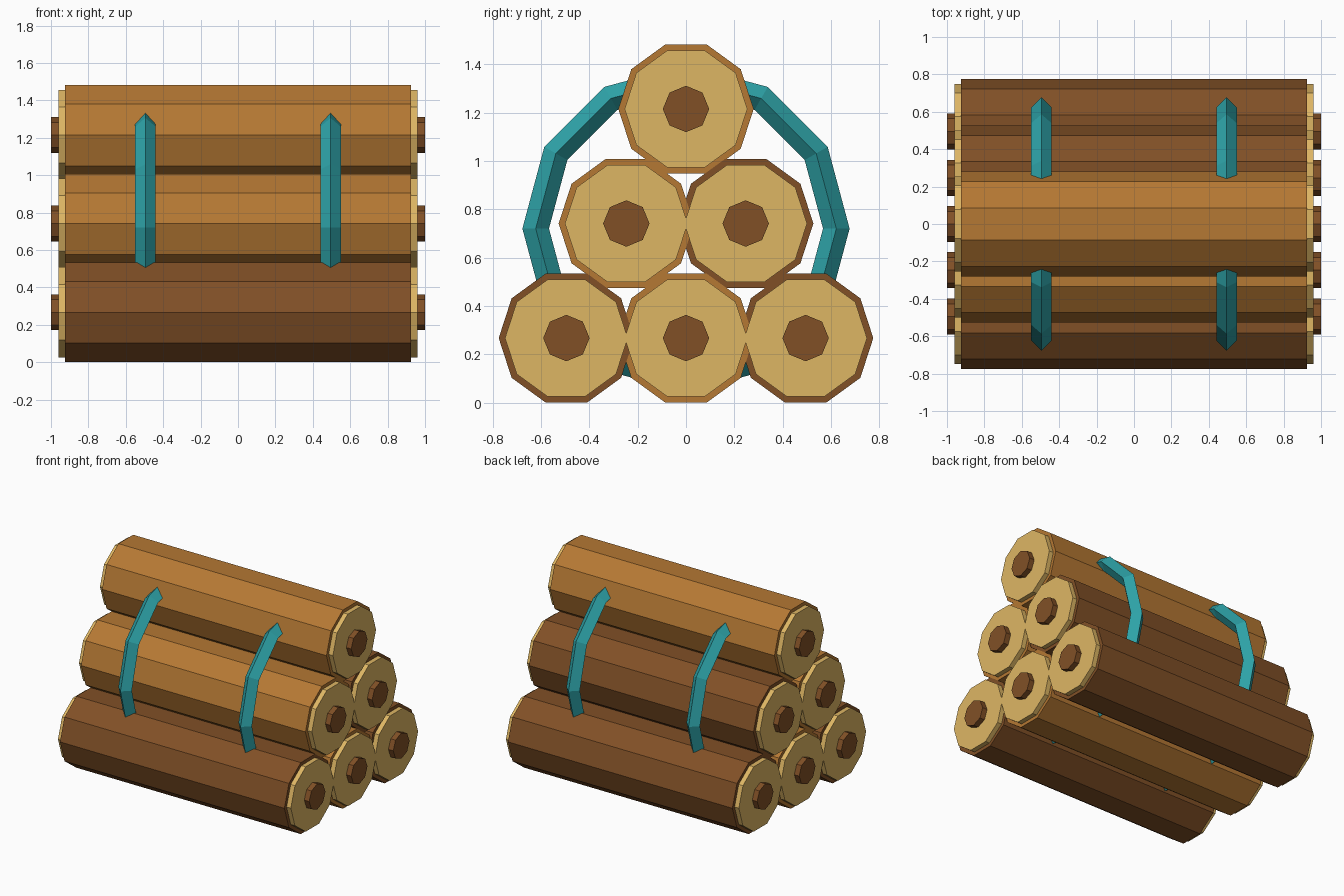
import bpy, bmesh, math
from mathutils import Vector

if "Cube" in bpy.data.objects:
    bpy.data.objects.remove(bpy.data.objects["Cube"])


def srgb(r, g, b):
    def lin(c):
        c /= 255
        return c / 12.92 if c <= 0.04045 else ((c + 0.055) / 1.055) ** 2.4
    return (lin(r), lin(g), lin(b), 1)


def material(name, rgb):
    m = bpy.data.materials.new(name)
    m.diffuse_color = srgb(*rgb)
    m.use_nodes = True
    m.node_tree.nodes["Principled BSDF"].inputs["Base Color"].default_value = m.diffuse_color
    return m


light_bark = material("light bark", (181, 120, 51))
dark_bark = material("dark bark", (129, 80, 38))
cut_wood = material("cut wood", (222, 182, 100))
teal = material("teal rope", (46, 164, 169))


def finish(name, bm, mat):
    bmesh.ops.recalc_face_normals(bm, faces=bm.faces)
    me = bpy.data.meshes.new(name)
    bm.to_mesh(me)
    bm.free()
    me.materials.append(mat)
    ob = bpy.data.objects.new(name, me)
    bpy.context.collection.objects.link(ob)
    return ob


def prism_x(name, x0, x1, y, z, radius, sides, mat):
    """Prism along x with its first corner pointing to +y."""
    bm = bmesh.new()
    ends = []
    for x in (x0, x1):
        ends.append([bm.verts.new((x, y + radius * math.cos(a), z + radius * math.sin(a)))
                     for a in (math.tau * i / sides for i in range(sides))])
    bm.faces.new(ends[0])
    bm.faces.new(ends[1])
    for i in range(sides):
        j = (i + 1) % sides
        bm.faces.new((ends[0][i], ends[0][j], ends[1][j], ends[1][i]))
    return finish(name, bm, mat)


def ring_x(name, x, z, major, minor, segments, mat):
    """Faceted ring around the x axis with a diamond section."""
    bm = bmesh.new()
    loops = []
    for i in range(segments):
        a = math.tau * i / segments
        out = Vector((0, math.cos(a), math.sin(a)))
        loops.append([bm.verts.new(Vector((x + minor * dx, 0, z)) + out * (major + minor * dr))
                      for dx, dr in ((0, 1), (1, 0), (0, -1), (-1, 0))])
    for i in range(segments):
        p, q = loops[i], loops[(i + 1) % segments]
        for k in range(4):
            m = (k + 1) % 4
            bm.faces.new((p[k], p[m], q[m], q[k]))
    return finish(name, bm, mat)


# Stack of six logs: position and bark colour
logs = [(-0.495, 0.267, dark_bark), (0, 0.267, light_bark), (0.495, 0.267, dark_bark),
        (-0.247, 0.741, light_bark), (0.247, 0.741, dark_bark), (0, 1.215, light_bark)]

for n, (y, z, bark) in enumerate(logs, 1):
    prism_x(f"log_{n}", -0.925, 0.925, y, z, 0.28, 10, bark)
    # Pale cut ends and dark heartwood on both sides
    for side, s in (("left", -1), ("right", 1)):
        prism_x(f"cut_end_{side}_{n}", s * 0.91, s * 0.96, y, z, 0.254, 10, cut_wood)
        prism_x(f"heartwood_{side}_{n}", s * 0.94, s * 1.0, y, z, 0.096, 8, dark_bark)

# Two tie rings around the stack
for side, s in (("left", -1), ("right", 1)):
    ring_x(f"tie_ring_{side}", s * 0.495, 0.72, 0.622, 0.055, 12, teal)
